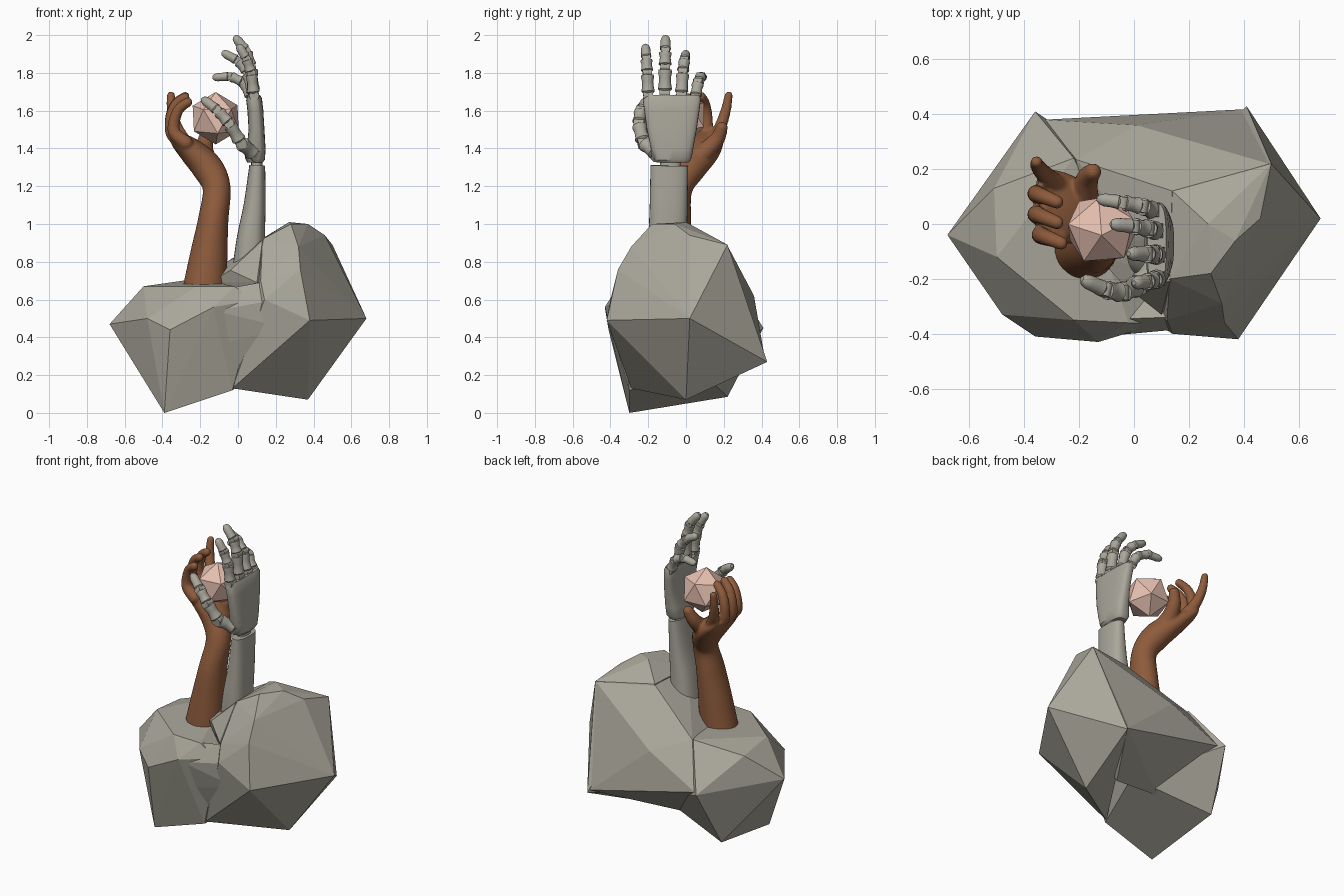
import bpy, bmesh, math
from mathutils import Vector, Matrix

if "Cube" in bpy.data.objects:
    bpy.data.objects.remove(bpy.data.objects["Cube"])

Y = Vector((0, 1, 0))


def material(name, rgb):
    m = bpy.data.materials.new(name)
    m.diffuse_color = (*rgb, 1)
    m.use_nodes = True
    m.node_tree.nodes["Principled BSDF"].inputs["Base Color"].default_value = m.diffuse_color
    return m


STONE = material("warm_grey", (.4, .385, .325))


def finish(bm, name, mat=STONE, angle=None):
    bmesh.ops.recalc_face_normals(bm, faces=bm.faces)
    me = bpy.data.meshes.new(name)
    bm.to_mesh(me)
    bm.free()
    ob = bpy.data.objects.new(name, me)
    bpy.context.scene.collection.objects.link(ob)
    me.materials.append(mat)
    bpy.ops.object.select_all(action='DESELECT')
    ob.select_set(True)
    bpy.context.view_layer.objects.active = ob
    if angle:
        bpy.ops.object.shade_smooth_by_angle(angle=math.radians(angle))
    return ob


def smooth_path(st, n=5):
    # Catmull-Rom through stations (x, y, z, half width, half thickness)
    out = []
    for i in range(len(st) - 1):
        p0, p1, p2, p3 = (st[max(0, min(len(st) - 1, i + k))] for k in (-1, 0, 1, 2))
        for j in range(n):
            t = j / n
            out.append([0.5 * (2 * b + (c - a) * t + (2 * a - 5 * b + 4 * c - d) * t * t
                               + (3 * b - a - 3 * c + d) * t ** 3)
                        for a, b, c, d in zip(p0, p1, p2, p3)])
    return out + [list(st[-1])]


def loft(bm, st, side=Y, n=20, power=1.0):
    rings = []
    for i, s in enumerate(st):
        t = Vector(st[min(i + 1, len(st) - 1)][:3]) - Vector(st[max(i - 1, 0)][:3])
        t.normalize()
        u = (side - t * side.dot(t)).normalized()
        v = t.cross(u)
        ring = []
        for k in range(n):
            a = 2 * math.pi * k / n
            c, d = math.cos(a), math.sin(a)
            c = math.copysign(abs(c) ** power, c)
            d = math.copysign(abs(d) ** power, d)
            ring.append(bm.verts.new(Vector(s[:3]) + u * s[3] * c + v * s[4] * d))
        rings.append(ring)
    for r, q in zip(rings, rings[1:]):
        for k in range(n):
            bm.faces.new((r[k], r[(k + 1) % n], q[(k + 1) % n], q[k]))
    bm.faces.new(rings[0][::-1])
    bm.faces.new(rings[-1])


def hull(name, points):
    bm = bmesh.new()
    for p in points:
        bm.verts.new(p)
    bmesh.ops.convex_hull(bm, input=bm.verts[:])
    loose = [v for v in bm.verts if not v.link_faces]
    bmesh.ops.delete(bm, geom=loose, context='VERTS')
    return finish(bm, name)


# Rock: low left lump, tall right lump, saddle and front fillet, merged into one
rock = hull("rock", [
    (-.39, -.30, 0), (-.36, -.41, .44), (-.68, -.04, .47), (-.36, .41, .45),
    (-.41, .22, .085), (-.50, -.12, .67), (-.51, .13, .64), (-.48, -.33, .5), (-.22, .24, .71),
    (-.13, -.43, .56), (-.22, -.35, .67), (-.02, -.36, .67), (-.03, -.30, .12),
    (.1, -.36, .6), (.1, .1, .2)])
lump = hull("rock_lump", [
    (.37, 0, .07), (.68, .02, .5), (.38, -.42, .49), (.41, .43, .27), (.5, .22, .89),
    (.27, 0, 1.01), (.37, -.06, 1.0), (.46, .02, .94), (.28, -.18, 1.0), (.32, -.29, .88),
    (.33, -.36, .76), (.14, -.40, .6), (.12, -.35, .7), (-.03, -.29, .13),
    (.13, -.2, .92), (.14, .12, .93)])
saddle = hull("rock_saddle", [
    (.49, .22, .885), (.01, .36, .62), (-.21, .235, .705), (-.33, .38, .45), (.4, .418, .285),
    (-.04, -.22, .755), (-.04, .1, .76), (.14, .12, .925), (.13, -.21, .915), (.26, 0, 1.0),
    (-.15, -.1, .69), (.1, -.33, .69), (.2, .08, .15), (-.1, .1, .15)])
fillet = hull("rock_fillet", [
    (-.12, -.41, .54), (.15, -.385, .59), (-.03, -.28, .14), (.02, -.37, .5),
    (.115, -.34, .69), (-.02, -.345, .665), (.25, -.365, .45), (-.15, -.36, .35), (0, 0, .4)])
for cutter in (lump, saddle, fillet):
    mod = rock.modifiers.new("join", 'BOOLEAN')
    mod.operation = 'UNION'
    mod.solver = 'EXACT'
    mod.object = cutter
    bpy.context.view_layer.objects.active = rock
    bpy.ops.object.modifier_apply(modifier="join")
    bpy.data.objects.remove(cutter)

# Faceted ball
bm = bmesh.new()
bmesh.ops.create_icosphere(bm, subdivisions=1, radius=.14,
                           matrix=Matrix.Translation((-.118, -.02, 1.56))
                           @ Matrix.Rotation(.15, 4, 'X') @ Matrix.Rotation(.4, 4, 'Z'))
finish(bm, "ball", material("pale_pink", (.8, .53, .44)))

# Organic arm: forearm and palm
bm = bmesh.new()
loft(bm, smooth_path([(-.175, -.09, .66, .112, .117), (-.153, -.08, .85, .104, .098),
                      (-.13, -.068, 1.03, .095, .08), (-.113, -.04, 1.19, .075, .074),
                      (-.16, .01, 1.295, .095, .082), (-.24, .05, 1.38, .125, .07),
                      (-.31, .065, 1.44, .135, .048), (-.34, .065, 1.475, .12, .028)]), n=28)


def soft_digit(pts, r0, r1):
    n = len(pts) - 1
    st = [(*p, r0 + (r1 - r0) * i / n, r0 + (r1 - r0) * i / n) for i, p in enumerate(pts)]
    loft(bm, smooth_path(st), n=14)
    for p, r in ((pts[0], r0), (pts[-1], r1)):
        bmesh.ops.create_uvsphere(bm, u_segments=14, v_segments=8, radius=r,
                                  matrix=Matrix.Translation(p))


# Organic fingers: index is straighter, the other three curl over
soft_digit([(-.28, .14, 1.43), (-.325, .18, 1.51), (-.35, .21, 1.6), (-.355, .226, 1.68)], .038, .022)
for y, dx, dz in ((.1, 0, .01), (.025, .0, .005), (-.05, .015, -.02)):
    soft_digit([(-.29 + dx, y, 1.43), (-.347 + dx, y + .008, 1.475), (-.355 + dx, y + .01, 1.55 + dz),
                (-.33 + dx, y, 1.625 + dz), (-.28 + dx, y - .02, 1.665 + dz)], .038, .025)
# Organic thumb
soft_digit([(-.17, .04, 1.33), (-.18, .11, 1.39), (-.17, .165, 1.45), (-.15, .19, 1.51)], .06, .032)
hand = finish(bm, "organic_arm", material("brown", (.27, .105, .045)))
rm = hand.modifiers.new("blend", 'REMESH')
rm.mode = 'VOXEL'
rm.voxel_size = .008
rm.use_smooth_shade = True
sm = hand.modifiers.new("soften", 'SMOOTH')
sm.iterations = 4

# Mechanical forearm and wrist
bm = bmesh.new()
loft(bm, smooth_path([(.055, -.09, .72, .105, .09), (.068, -.095, .92, .103, .075),
                      (.088, -.092, 1.1, .1, .058), (.102, -.088, 1.31, .1, .042)]), n=28, power=.8)
finish(bm, "mechanical_forearm", angle=35)
bm = bmesh.new()
loft(bm, [(.1, -.085, 1.29, .055, .03), (.1, -.08, 1.36, .055, .03)])
finish(bm, "wrist_joint", angle=35)

# Mechanical palm, flaring to the knuckles
bm = bmesh.new()
loft(bm, [(.09, -.07, 1.325, .085, .04), (.09, -.07, 1.345, .1, .053), (.096, -.073, 1.4, .112, .05),
          (.098, -.075, 1.5, .132, .042), (.092, -.075, 1.6, .146, .042),
          (.085, -.075, 1.66, .154, .042), (.083, -.075, 1.68, .148, .034)], n=32, power=.65)
finish(bm, "mechanical_palm", angle=35)


def bone_digit(name, pts, r):
    # Waisted bone per segment, hinge drum at each joint, tapered tip
    bm = bmesh.new()
    P = [Vector(p) for p in pts]
    for i, (a, b) in enumerate(zip(P, P[1:])):
        if i == len(P) - 2:
            prof = ((.08, .7), (.16, .95), (.4, .85), (.7, .85), (.9, .65), (1, .3))
        else:
            prof = ((.1, .75), (.18, 1.02), (.35, .9), (.6, .84), (.8, .98), (.9, .95), (.93, .6))
        s = r * (1 - .08 * i)
        loft(bm, [(*a.lerp(b, t), s * k, s * k * .95) for t, k in prof], n=14)
        d = (b - a).normalized()
        ax = (Y - d * Y.dot(d)).normalized()
        e, c = a - ax * s * .75, a + ax * s * .75
        loft(bm, [(*e, s * .75, s * .75), (*c, s * .75, s * .75)], side=d, n=14)
        loft(bm, [(*a.lerp(b, -.1), s * .6, s * .5), (*a.lerp(b, .15), s * .6, s * .5)], n=8)
    finish(bm, name, angle=40)


# Mechanical fingers and thumb
fingers = {
    "index": (-.2, -.215, .035, ((.085, 1.68), (.07, 1.8), (.045, 1.875), (.0, 1.95))),
    "middle": (-.112, -.108, .037, ((.083, 1.69), (.07, 1.83), (.045, 1.915), (-.02, 1.995))),
    "ring": (-.025, .0, .035, ((.08, 1.68), (.05, 1.805), (.0, 1.865), (-.085, 1.91))),
    "little": (.05, .092, .033, ((.07, 1.67), (.03, 1.75), (-.04, 1.782), (-.135, 1.775))),
}
for name, (y0, y1, r, path) in fingers.items():
    bone_digit("mechanical_" + name,
               [(x, y0 + (y1 - y0) * i / 3, z) for i, (x, z) in enumerate(path)], r)
bone_digit("mechanical_thumb", [(.085, -.15, 1.37), (.015, -.225, 1.43), (-.045, -.25, 1.53),
                                (-.105, -.24, 1.6), (-.19, -.2, 1.665)], .043)
